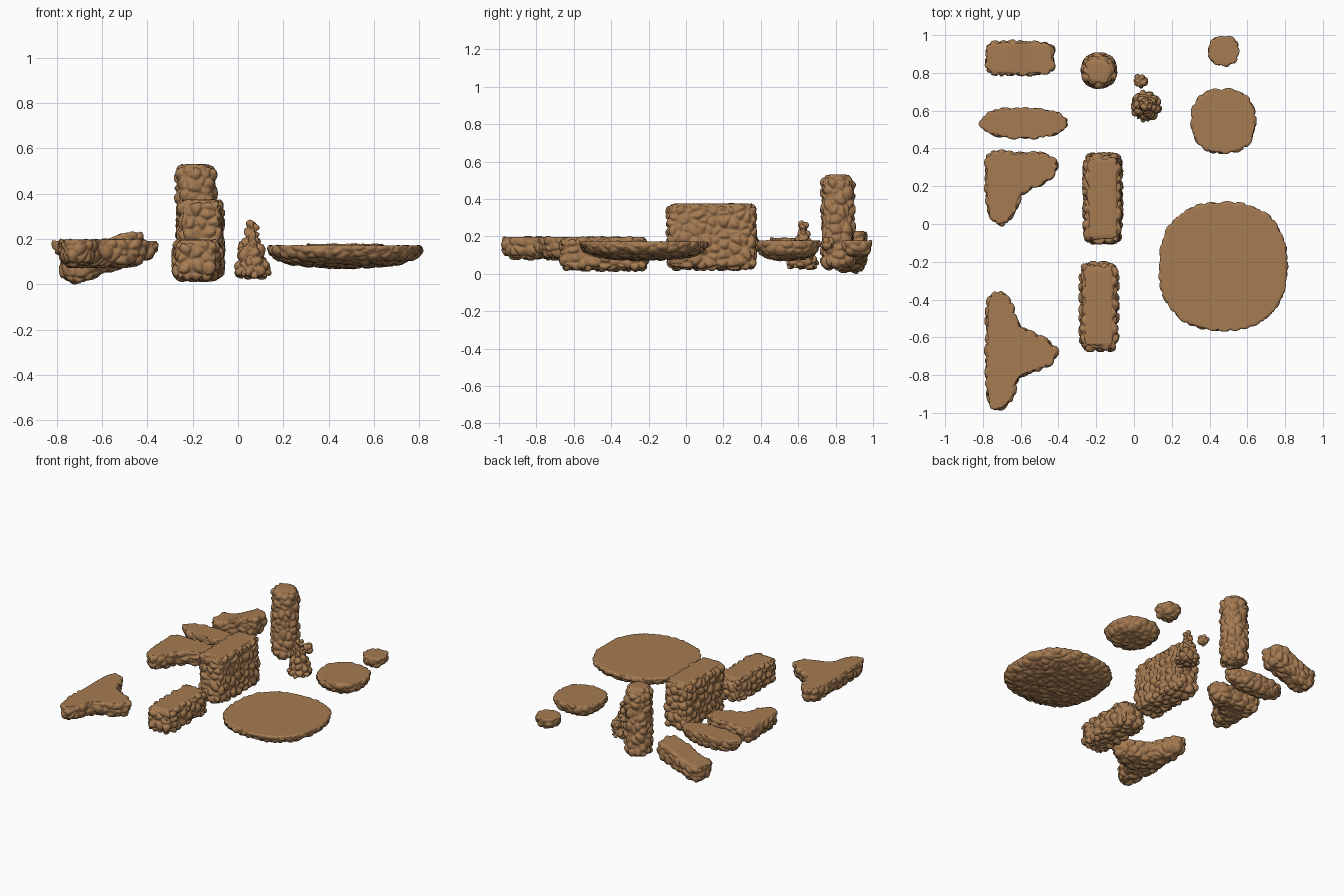
import bpy, bmesh, math
from mathutils import Vector, noise

if "Cube" in bpy.data.objects:
    bpy.data.objects.remove(bpy.data.objects["Cube"])


def material(name, rgb):
    m = bpy.data.materials.new(name)
    m.diffuse_color = (*rgb, 1)
    m.use_nodes = True
    m.node_tree.nodes["Principled BSDF"].inputs["Base Color"].default_value = m.diffuse_color
    return m


ROCK = material("rock", (0.38, 0.20, 0.085))
GRASS = material("grass", (0.125, 0.165, 0.042))


def oval(cx, cy, rx, ry, power=2.0, n=72):
    """Superellipse outline; a higher power is squarer."""
    pts = []
    for i in range(n):
        a = 2 * math.pi * i / n
        c, s = math.cos(a), math.sin(a)
        pts.append(Vector((cx + rx * math.copysign(abs(c) ** (2 / power), c),
                           cy + ry * math.copysign(abs(s) ** (2 / power), s))))
    return pts


def spline(ctrl, steps=8):
    """Closed Catmull-Rom outline through the control points."""
    P = [Vector(p) for p in ctrl]
    n, out = len(P), []
    for i in range(n):
        a, b, c, d = (P[(i + k) % n] for k in (-1, 0, 1, 2))
        for j in range(steps):
            t = j / steps
            out.append(0.5 * (2 * b + (c - a) * t + (2 * a - 5 * b + 4 * c - d) * t * t
                              + (3 * b - a - 3 * c + d) * t ** 3))
    if sum(p.x * q.y - q.x * p.y for p, q in zip(out, out[1:] + out[:1])) < 0:
        out.reverse()
    return out


def island(name, outline, centre, profile, hang=None, cell=0.055, amp=0.016,
           flat_top=True, bend=None, voxel=0.007):
    """Stack rings (inset, scale, z) of an outline, remesh, then carve stone cells."""
    c, n = Vector(centre), len(outline)
    bm = bmesh.new()
    rings = []
    for inset, scale, z in profile:
        ring = []
        for i, p in enumerate(outline):
            t = (outline[(i + 1) % n] - outline[i - 1]).normalized()
            q = c + (p + Vector((-t.y, t.x)) * inset - c) * scale
            ring.append(bm.verts.new((q.x, q.y, z)))
        rings.append(ring)
    for a, b in zip(rings, rings[1:]):
        for i in range(n):
            j = (i + 1) % n
            bm.faces.new((a[i], a[j], b[j], b[i]))
    bm.faces.new(rings[0][::-1])
    bm.faces.new(rings[-1])
    bmesh.ops.triangulate(bm, faces=[f for f in bm.faces if len(f.verts) > 4])
    me = bpy.data.meshes.new(name)
    bm.to_mesh(me)
    bm.free()
    ob = bpy.data.objects.new(name, me)
    bpy.context.collection.objects.link(ob)
    mod = ob.modifiers.new("remesh", 'REMESH')
    mod.mode, mod.voxel_size = 'VOXEL', voxel
    dg = bpy.context.evaluated_depsgraph_get()
    me = bpy.data.meshes.new_from_object(ob.evaluated_get(dg))
    ob.modifiers.clear()
    ob.data = me
    me.name = name

    # stone cells with sharp seams, calmer on flat grass
    bm = bmesh.new()
    bm.from_mesh(me)
    bm.normal_update()
    top = profile[-1][2]
    moves = []
    for v in bm.verts:
        d = noise.voronoi(v.co / cell + Vector((3.1, 1.7, 5.3)))[0]
        h = min(1.0, (d[1] - d[0]) * 2.2) ** 0.6 - 0.35 * d[0]
        k = amp * (h - 0.5)
        if flat_top and v.normal.z > 0.9 and v.co.z > top - 0.012:
            k = 0
        moves.append(v.normal * k)
    # ragged grass edge
    for f in bm.faces:
        f.smooth = True
        m = f.calc_center_median()
        f.material_index = int(hang is not None and
                               m.z > top - hang * (1 + 0.9 * noise.noise(m * 28)))
    for v, k in zip(bm.verts, moves):
        v.co += k
        if bend:
            v.co.z = bend(v.co)
    bm.to_mesh(me)
    bm.free()
    me.materials.clear()
    me.materials.append(ROCK)
    me.materials.append(GRASS)
    return ob


# round floating discs with a bowl-shaped underside
def bowl(lo, hi):
    h = hi - lo
    return [(0, s, lo + h * t) for s, t in
            ((0.25, 0.0), (0.5, 0.05), (0.7, 0.14), (0.85, 0.29), (0.95, 0.5),
             (0.995, 0.72), (1.0, 0.88), (0.985, 1.0))]


for name, y, r, lo, hi in (("large_disc", -0.225, 0.342, 0.074, 0.172),
                           ("medium_disc", 0.545, 0.172, 0.072, 0.178),
                           ("small_disc", 0.915, 0.081, 0.09, 0.178)):
    island(name, oval(0.473, y, r, r, 2.4), (0.473, y), bowl(lo, hi), 0.022, amp=0.012)

# long oval platform
island("oval_platform", oval(-0.585, 0.535, 0.235, 0.083, 2.2), (-0.585, 0.535),
       bowl(0.083, 0.192), 0.022, amp=0.014)

# flat-topped angled platforms
SLAB = [(0.05, 0.85, 0.078), (0.035, 0.95, 0.083), (0.018, 0.98, 0.1),
        (0.006, 1, 0.13), (0.002, 1, 0.17), (0.003, 1, 0.185), (0.012, 1, 0.197)]
corner = spline([(-.775, .372), (-.62, .384), (-.46, .375), (-.40, .31), (-.45, .225),
                 (-.58, .16), (-.63, .05), (-.70, -.01), (-.77, .04), (-.79, .18)])
island("corner_platform", corner, (-0.705, 0.285), SLAB, 0.025)
tee = spline([(-.71, -.355), (-.645, -.41), (-.60, -.53), (-.45, -.615), (-.40, -.68),
              (-.45, -.755), (-.60, -.82), (-.64, -.93), (-.715, -.99), (-.78, -.94),
              (-.79, -.67), (-.78, -.41)])
island("three_way_platform", tee, (-0.70, -0.675), SLAB, 0.025)


# blocks and pillar with rounded ends
def column(lo, hi, r):
    steps = [i / 4 * math.pi / 2 for i in range(5)]
    low = [(r * (1 - math.sin(a)), 1, lo + r * (1 - math.cos(a))) for a in steps]
    return low + [(i, s, hi - (z - lo)) for i, s, z in reversed(low)]


island("tall_block", oval(-0.165, 0.135, 0.099, 0.235, 7), (-0.165, 0.135),
       column(0.025, 0.375, 0.04), 0.04, amp=0.022)
island("low_block", oval(-0.185, -0.437, 0.099, 0.232, 7), (-0.185, -0.437),
       column(0.02, 0.197, 0.04), 0.035, amp=0.022)
island("pillar", oval(-0.185, 0.812, 0.089, 0.089, 2.3), (-0.185, 0.812),
       column(0.025, 0.53, 0.045), 0.085, amp=0.018)


# sloped ramp rising to the right
def ramp_z(co):
    t = min(1, max(0, (co.x + 0.74) / 0.27))
    t = t * t * (3 - 2 * t)
    return co.z * (1 + 0.12 * t) + 0.075 * t


island("ramp", oval(-0.605, 0.878, 0.185, 0.092, 5), (-0.605, 0.878),
       [(0.05, 0.9, 0.004), (0.03, 1, 0.012), (0.012, 1, 0.035), (0.002, 1, 0.08),
        (0, 1, 0.115), (0.004, 1, 0.13), (0.014, 1, 0.138)], 0.025, bend=ramp_z)

# bare rock spire and the pebble beside it
island("rock_spire", oval(0.062, 0.625, 0.08, 0.08), (0.062, 0.625),
       [(0, s, z) for s, z in ((0.7, 0.028), (0.95, 0.035), (1, 0.055), (0.88, 0.09),
                               (0.74, 0.125), (0.6, 0.165), (0.47, 0.2), (0.33, 0.23),
                               (0.34, 0.25), (0.28, 0.27), (0.12, 0.279))],
       cell=0.045, amp=0.02, flat_top=False, voxel=0.005)
pebble = [(0, max(0.1, math.sin(a)), 0.16 - 0.036 * math.cos(a))
          for a in (math.pi * i / 8 for i in range(9))]
island("pebble", oval(0.033, 0.755, 0.038, 0.038), (0.033, 0.755), pebble,
       cell=0.04, amp=0.014, flat_top=False, voxel=0.005)
